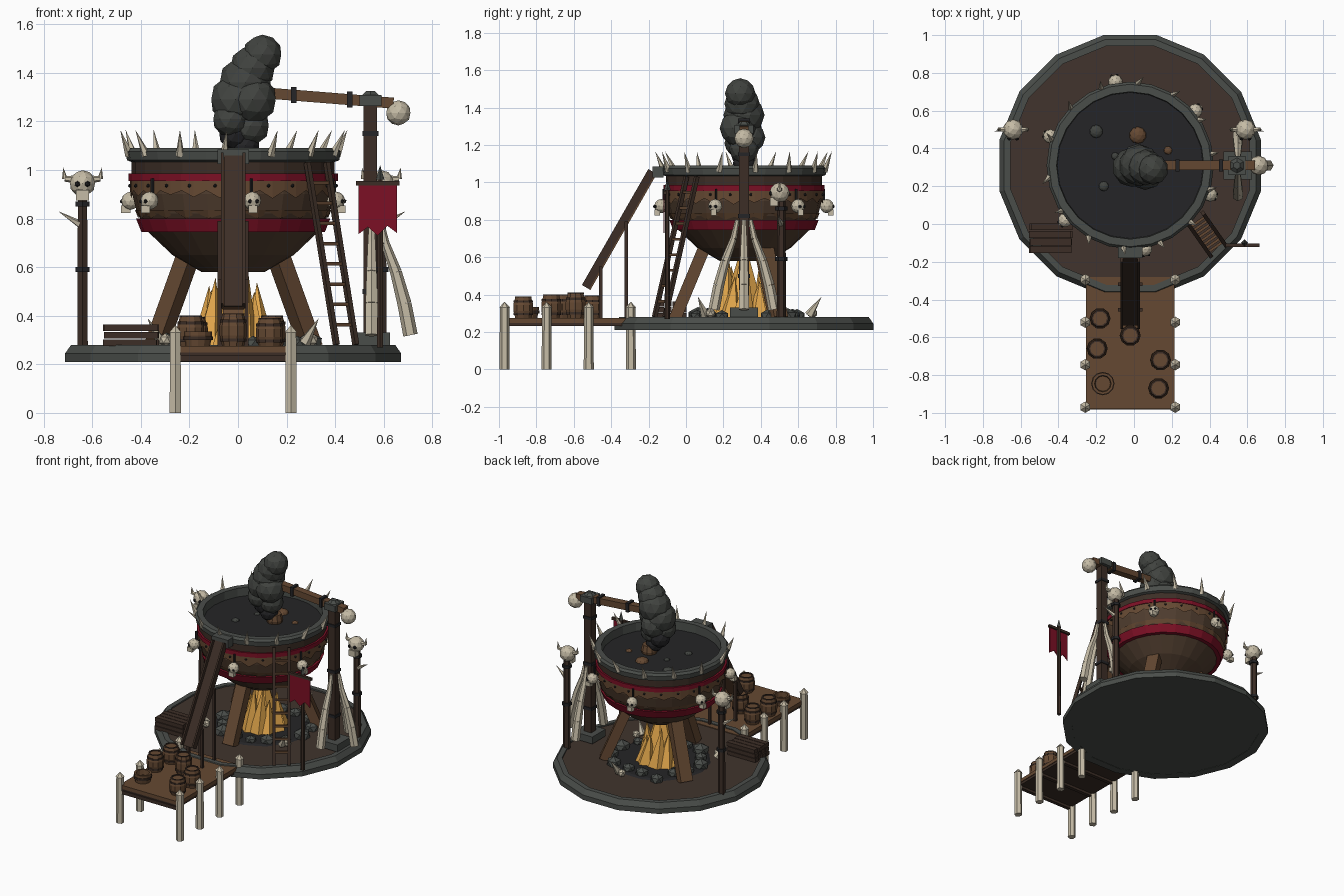
import bpy, bmesh, math, random
from mathutils import Vector, Matrix

random.seed(4)
if "Cube" in bpy.data.objects:
    bpy.data.objects.remove(bpy.data.objects["Cube"], do_unlink=True)


def material(name, r, g, b):
    m = bpy.data.materials.new(name)
    m.use_nodes = True
    m.diffuse_color = (r, g, b, 1)
    m.node_tree.nodes["Principled BSDF"].inputs["Base Color"].default_value = (r, g, b, 1)
    return m


STONE = material("dark stone", .068, .075, .068)
EARTH = material("packed earth", .052, .034, .026)
WOOD = material("warm wood", .13, .066, .032)
DARK = material("dark wood", .045, .027, .019)
RED = material("blood red", .2, .005, .018)
BONE = material("bone", .56, .5, .38)
FIRE = material("flame", .85, .43, .08)
BLACK = material("black iron", .018, .018, .02)
SMOKE = material("smoke grey", .052, .056, .05)
POT = material("brown metal", .08, .047, .028)

C = Vector((-.02, .31, 0))  # cauldron axis
GROUND = .28


def finish(name, bm, mat):
    bmesh.ops.recalc_face_normals(bm, faces=bm.faces)
    me = bpy.data.meshes.new(name)
    bm.to_mesh(me)
    bm.free()
    me.materials.append(mat)
    ob = bpy.data.objects.new(name, me)
    bpy.context.collection.objects.link(ob)
    return ob


def polar(r, deg, z=0, c=C):
    a = math.radians(deg)
    return Vector((c.x + r * math.cos(a), c.y + r * math.sin(a), z))


def between(p, q):
    p, q = Vector(p), Vector(q)
    turn = (q - p).to_track_quat('Z', 'Y').to_matrix().to_4x4()
    return Matrix.Translation((p + q) / 2) @ turn, (q - p).length


def beam(name, p, q, w, h, mat):
    m, length = between(p, q)
    bm = bmesh.new()
    bmesh.ops.create_cube(bm, size=1, matrix=m @ Matrix.Diagonal((w, h, length, 1)))
    return finish(name, bm, mat)


def box(name, centre, size, mat):
    bm = bmesh.new()
    bmesh.ops.create_cube(bm, size=1, matrix=Matrix.Translation(centre) @ Matrix.Diagonal((*size, 1)))
    return finish(name, bm, mat)


def rod(name, p, q, r1, r2, mat, n=6):
    m, length = between(p, q)
    bm = bmesh.new()
    bmesh.ops.create_cone(bm, cap_ends=True, segments=n, radius1=r1, radius2=r2, depth=length, matrix=m)
    return finish(name, bm, mat)


def ball(name, centre, r, mat, detail=1, scale=(1, 1, 1)):
    bm = bmesh.new()
    m = Matrix.Translation(centre) @ Matrix.Diagonal((*scale, 1))
    bmesh.ops.create_icosphere(bm, subdivisions=detail, radius=r, matrix=m)
    return finish(name, bm, mat)


def lathe(name, profile, mat, n=24, c=C, ring=False, phase=0.0, ragged=0):
    # Closed profiles make rings; open ones are capped. Ragged drops alternate last points.
    bm = bmesh.new()
    rows = [[bm.verts.new(polar(r, 360 * (i + phase) / n, z, c)) for i in range(n)] for r, z in profile]
    for i, v in enumerate(rows[-1]):
        v.co.z -= ragged * (i % 2) * random.uniform(.5, 1)
    pairs = list(zip(rows, rows[1:])) + ([(rows[-1], rows[0])] if ring else [])
    for a, b in pairs:
        for i in range(n):
            j = (i + 1) % n
            bm.faces.new((a[i], a[j], b[j], b[i]))
    if not ring and not ragged:
        bm.faces.new(rows[0])
        bm.faces.new(rows[-1])
    return finish(name, bm, mat)


def skull(name, centre, r, deg, horns=False):
    out = polar(1, deg, 0, Vector())
    side = Vector((-out.y, out.x, 0))
    up = Vector((0, 0, 1))
    c = Vector(centre)
    ball(name + "_cranium", c, r, BONE, 2)
    beam(name + "_jaw", c + out * r * .55 - up * r * .5, c + out * r * .55 - up * r * 1.3, r, r * .8, BONE)
    for s in (-1, 1):
        ball(name + "_eye", c + out * r * .85 + side * s * r * .38 - up * r * .05, r * .24, BLACK)
        if horns:
            bend = c + side * s * r * 1.35 + up * r * .35
            rod(name + "_horn", c + side * s * r * .7 + up * r * .3, bend, r * .28, r * .22, BONE)
            rod(name + "_horn_tip", bend, bend + up * r * .85 + side * s * r * .12, r * .22, 0, BONE)


# Round platform with a stone kerb
lathe("platform_kerb", [(.705, .21), (.705, .245), (.68, .28), (.645, .28), (.645, .21)], STONE, 16, ring=True, phase=.5)
lathe("platform_floor", [(.65, .225), (.65, .27)], EARTH, 16, phase=.5)
lathe("platform_base", [(.65, .212), (.65, .224)], STONE, 16, phase=.5)
lathe("ash_bed", [(.33, .268), (.31, .278)], BLACK, 14)

# Fire and its ring of stones
for i in range(10):
    a = i * 36 + random.uniform(-8, 8)
    rod("flame", polar(.11, a, .27), polar(.1, a + 15, random.uniform(.46, .6)), .065, 0, FIRE, 5)
rod("flame_core", C + Vector((0, 0, .27)), C + Vector((0, 0, .6)), .13, .03, FIRE, 7)
for i in range(15):
    r = random.uniform(.035, .055)
    ball("fire_stone", polar(random.uniform(.25, .33), i * 24, .285), r, STONE, 1, (1.1, 1.1, .9))
for deg in (-35, 75, 215):
    rod("bone_shard", polar(.36, deg, .29), polar(.43, deg, .39), .025, 0, BONE, 5)
    ball("bone_lump", polar(.37, deg + 6, .3), .028, BONE)

# Cauldron on three legs
for deg in (30, 150, 270):
    beam("cauldron_leg", polar(.37, deg, .27), polar(.2, deg, .68), .085, .065, WOOD)
lathe("cauldron_body", [(.13, .58), (.25, .65), (.35, .745), (.395, .82), (.415, .9), (.41, 1.0)], POT)
lathe("lower_band", [(.34, .745), (.378, .745), (.4, .8), (.36, .8)], RED, ring=True)
lathe("lower_hide", [(.404, .835), (.39, .8)], WOOD, 48, ragged=-.03)
lathe("upper_hide", [(.424, .955), (.424, .915)], WOOD, 48, ragged=.035)
lathe("upper_band", [(.4, .955), (.431, .955), (.431, .985), (.4, .985)], RED, ring=True)
lathe("neck", [(.39, .985), (.418, .985), (.418, 1.04), (.39, 1.04)], DARK, ring=True)
lathe("rim", [(.385, 1.0), (.41, 1.03), (.437, 1.04), (.443, 1.075), (.43, 1.09), (.39, 1.09)], STONE, ring=True)
lathe("brew", [(.395, .99), (.395, 1.03)], BLACK)
for i in range(24):
    ball("rivet", polar(.427, i * 15 + 5, .935), .008, BLACK)
for i in range(14):
    a = i * 360 / 14 + 8
    rod("rim_spike", polar(.43, a, 1.06), polar(.475, a + random.uniform(-4, 4), 1.165), .019, 0, BONE, 5)
for i in range(6):
    a = 100 + i * 60
    rod("skull_peg", polar(.435, a, .87), polar(.435, a, .965), .007, .007, BLACK, 5)
    skull("cauldron_skull", polar(.45, a, .873), .038, a)

# Things floating in the brew
for x, y, r, m in ((-.2, .49, .035, SMOKE), (-.16, .2, .026, SMOKE), (-.1, .36, .02, SMOKE),
                   (.02, .47, .045, WOOD), (.18, .39, .022, WOOD)):
    ball("brew_lump", (x, y, 1.03), r, m, 2, (1, 1, .6))
lathe("sunken_barrel", [(.045, 1.0), (.055, 1.05), (.045, 1.09)], WOOD, 10, Vector((.06, .33, 0)))

# Smoke column
for x, y, z, r in ((.1, .29, 1.475, .082), (.06, .3, 1.42, .095), (.03, .31, 1.36, .11), (-.01, .3, 1.29, .105),
                   (.06, .28, 1.29, .1), (.02, .34, 1.24, .085), (-.03, .28, 1.21, .075), (.05, .31, 1.18, .08)):
    ball("smoke_puff", (x, y, z), r, SMOKE, 2)
for x, z, r in ((-.01, 1.15, .07), (.03, 1.1, .06)):
    ball("dark_smoke_puff", (x, .31, z), r, BLACK, 2)

# Crane with tusk braces
beam("crane_mast", (.545, .31, .28), (.545, .31, 1.29), .055, .055, DARK)
box("crane_foot", (.55, .31, .305), (.15, .15, .05), STONE)
beam("crane_arm", (.1, .31, 1.318), (.64, .31, 1.275), .05, .045, WOOD)
for x, z in ((.23, 1.308), (.46, 1.29)):
    box("arm_clamp", (x, .31, z), (.022, .065, .065), BLACK)
box("mast_cap", (.545, .31, 1.285), (.09, .1, .045), STONE)
rod("mast_peak", (.545, .31, 1.3), (.545, .31, 1.325), .05, .02, STONE)
for z in (.5, .82, 1.15):
    box("mast_clamp", (.545, .31, z), (.066, .066, .02), BLACK)
ball("counterweight", (.66, .31, 1.235), .052, BONE, 2)
mast = Vector((.55, .31, 0))
tusk = [(.16, .32, .03), (.135, .45, .029), (.1, .58, .024), (.055, .7, .018), (.035, .8, .012)]
for deg in (0, 90, 270):
    for (r1, z1, w1), (r2, z2, w2) in zip(tusk, tusk[1:]):
        rod("tusk_brace", polar(r1, deg, z1, mast), polar(r2, deg, z2, mast), w1, w2, BONE)

# Horned skull poles
for x, s in ((-.64, -1), (.59, 1)):
    rod("skull_pole", (x, .51, .27), (x, .51, .9), .025, .022, DARK)
    for z in (.59, .86):
        rod("pole_ring", (x, .51, z - .01), (x, .51, z + .01), .033, .033, BLACK)
    rod("pole_spike", (x, .51, .77), (x + s * .1, .49, .83), .018, 0, BONE, 5)
    skull("pole_skull", (x, .5, .945), .054, -90, True)

# Swallow-tailed banner
rod("banner_pole", (.585, -.1, .27), (.585, -.1, .97), .014, .012, DARK)
rod("banner_point", (.585, -.1, .96), (.585, -.1, 1.02), .018, 0, STONE, 4)
beam("banner_bar", (.485, -.112, .945), (.665, -.112, .945), .018, .018, DARK)
bm = bmesh.new()
cloth = [(.495, .94), (.495, .735), (.535, .765), (.575, .73), (.615, .77), (.655, .74), (.655, .94)]
bm.faces.new([bm.verts.new((x, -.12, z)) for x, z in cloth])
banner = finish("banner_cloth", bm, RED)
banner.modifiers.new("thickness", 'SOLIDIFY').thickness = .006

# Ladder
top, foot = Vector((.325, .03, 1.03)), Vector((.445, -.14, .28))
across = Vector((.04, .028, 0))
for s in (-1, 1):
    beam("ladder_rail", top + across * s, foot + across * s, .02, .022, DARK)
for i in range(1, 9):
    p = top.lerp(foot, i / 9)
    beam("ladder_rung", p - across, p + across, .014, .014, WOOD)

# Pouring chute with props
high, low = Vector((-.02, -.165, 1.05)), Vector((-.02, -.52, .43))
beam("chute_floor", high, low, .09, .02, WOOD)
lift = Vector((0, -.017, .01))
beam("chute_lining", high + lift * .8, low + lift * .8, .075, .008, DARK)
for s in (-1, 1):
    side = Vector((s * .045, 0, 0))
    beam("chute_side", high + side + lift, low + side + lift, .012, .045, DARK)
    beam("chute_prop", (-.02 + s * .055, -.32, .27), (-.02 + s * .055, -.32, .79), .018, .018, DARK)
    beam("chute_low_prop", (-.02 + s * .055, -.455, .27), (-.02 + s * .055, -.455, .55), .018, .018, DARK)
box("spout", (-.02, -.15, 1.055), (.13, .06, .06), STONE)

# Log pile
for row in range(3):
    for i in range(4):
        y = -.135 + i * .04
        box("log", (-.44 + random.uniform(-.006, .006), y, .288 + row * .031), (.22, .036, .027), DARK)

# Dock on bone posts
box("dock_deck", (-.02, -.63, .262), (.47, .7, .025), WOOD)
box("dock_underside", (-.02, -.63, .24), (.46, .69, .018), DARK)
for y in (-.97, -.745, -.52, -.295):
    box("dock_joist", (-.02, y, .225), (.46, .025, .025), DARK)
    for x in (-.258, .218):
        rod("dock_post", (x, y, 0), (x, y, .33), .027, .025, BONE)
        rod("post_cap", (x, y, .33), (x, y, .362), .03, 0, BONE)

# Barrels and a tub on the dock
for x, y, h in ((-.18, -.5, .115), (-.02, -.59, .13), (-.195, -.66, .12), (.14, -.72, .12), (.13, -.87, .11)):
    c = Vector((x, y, 0))
    z = .274
    lathe("barrel", [(.045, z), (.056, z + h * .35), (.056, z + h * .65), (.045, z + h)], WOOD, 10, c)
    for t in (.2, .8):
        lathe("barrel_hoop", [(.05, z + h * (t - .05)), (.055, z + h * (t - .05)),
                              (.055, z + h * (t + .05)), (.05, z + h * (t + .05))], DARK, 10, c, ring=True)
    lathe("barrel_lip", [(.037, z + h), (.046, z + h), (.046, z + h + .006), (.037, z + h + .006)], DARK, 10, c, ring=True)
tub = Vector((-.165, -.845, 0))
lathe("tub", [(.05, .274), (.058, .32), (.058, .335), (.044, .335), (.04, .3)], WOOD, 12, tub)
lathe("tub_hoop", [(.05, .3), (.061, .3), (.062, .315), (.05, .315)], DARK, 12, tub, ring=True)
